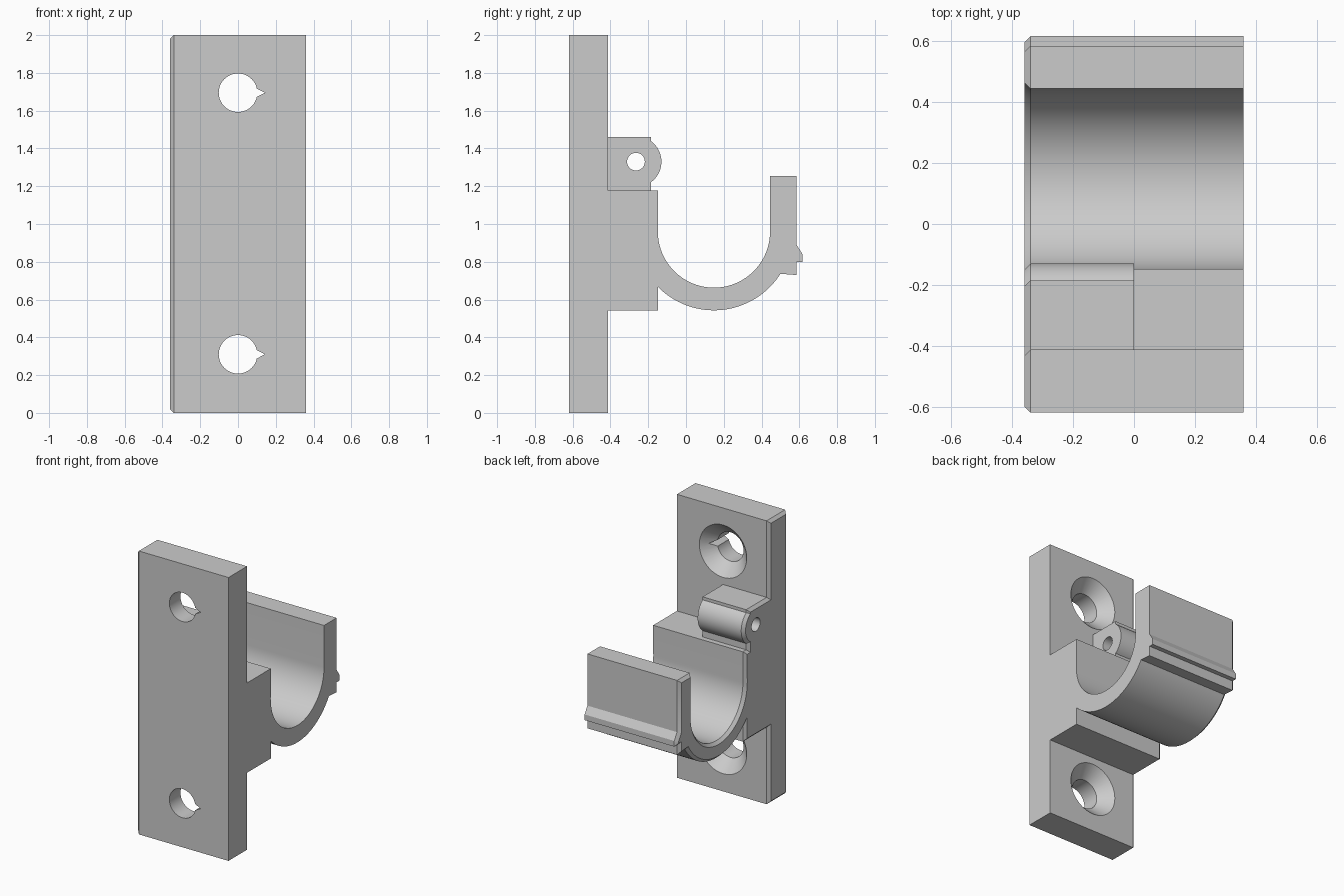
import bpy, bmesh
from math import cos, sin, pi, radians, asin, acos

cube = bpy.data.objects.get("Cube")
if cube:
    bpy.data.objects.remove(cube, do_unlink=True)

grey = bpy.data.materials.new("plain grey")
grey.use_nodes = True
colour = (0.6, 0.6, 0.6, 1)
grey.diffuse_color = colour
grey.node_tree.nodes["Principled BSDF"].inputs["Base Color"].default_value = colour


def arc(cy, cz, r, start, end, steps):
    """Points of an arc in the side plane, ends included."""
    angles = [start + (end - start) * i / steps for i in range(steps + 1)]
    return [(cy + r * cos(a), cz + r * sin(a)) for a in angles]


def make_object(name, bm):
    bmesh.ops.recalc_face_normals(bm, faces=bm.faces)
    mesh = bpy.data.meshes.new(name)
    bm.to_mesh(mesh)
    bm.free()
    obj = bpy.data.objects.new(name, mesh)
    bpy.context.collection.objects.link(obj)
    mesh.materials.append(grey)
    return obj


def extrude(name, points, axis_pos, vector, chamfer=0):
    """Sweep a flat outline along a vector, optionally chamfering the far end."""
    bm = bmesh.new()
    face = bm.faces.new([bm.verts.new(axis_pos(a, b)) for a, b in points])
    moved = bmesh.ops.extrude_face_region(bm, geom=[face], use_keep_orig=True)["geom"]
    bmesh.ops.translate(bm, vec=vector, verts=[v for v in moved if isinstance(v, bmesh.types.BMVert)])
    cap = next(f for f in moved if isinstance(f, bmesh.types.BMFace))
    bmesh.ops.recalc_face_normals(bm, faces=bm.faces)
    if chamfer:
        bmesh.ops.inset_region(bm, faces=[cap], thickness=chamfer, use_even_offset=True)
        bmesh.ops.translate(bm, vec=(-chamfer, 0, 0), verts=cap.verts)
    return make_object(name, bm)


def cut(target, cutter):
    mod = target.modifiers.new("cut", 'BOOLEAN')
    mod.operation, mod.solver, mod.object = 'DIFFERENCE', 'EXACT', cutter
    bpy.context.view_layer.objects.active = target
    bpy.ops.object.modifier_apply(modifier=mod.name)
    bpy.data.objects.remove(cutter, do_unlink=True)


# Main dimensions
half_w, chamfer = 0.36, 0.02
back, plate, block = -0.62, -0.413, -0.148
shelf, foot = 1.177, 0.543
hook_y, hook_z, inner, outer = 0.148, 0.96, 0.297, 0.417
lug_y, lug_z, lug_r, lug_edge = -0.265, 1.33, 0.135, -0.185

# Side outline: plate, block, hook, lip with ridge, and lug
lug_angle = acos((lug_edge - lug_y) / lug_r)
left_angle = -pi + acos((hook_y - block) / outer)
right_angle = -acos((0.5 - hook_y) / outer)
outline = [(back, 0), (plate, 0), (plate, foot), (block, foot)]
outline += arc(hook_y, hook_z, outer, left_angle, right_angle, 40)
outline += [(0.585, 0.73), (0.585, 0.80), (0.617, 0.80), (0.617, 0.84), (0.585, 0.89),
            (0.585, 1.255), (hook_y + inner, 1.255)]
outline += arc(hook_y, hook_z, inner, 0, -pi, 48)
outline += [(block, shelf), (lug_edge, shelf)]
outline += arc(lug_y, lug_z, lug_r, -lug_angle, lug_angle, 20)
outline += [(lug_edge, 1.46), (plate, 1.46), (plate, 2), (back, 2)]
bracket = extrude("hook_bracket", outline, lambda y, z: (half_w, y, z),
                  (chamfer - 2 * half_w, 0, 0), chamfer)

# The lug covers only one half of the width
lug_gap = [(plate, shelf), (0, shelf), (0, 1.6), (plate, 1.6)]
cut(bracket, extrude("lug_gap", lug_gap, lambda y, z: (0, y, z), (0.5, 0, 0)))

# Pin hole through the lug
pin = arc(lug_y, lug_z, 0.047, 0, 2 * pi, 32)[:-1]
cut(bracket, extrude("pin_hole", pin, lambda y, z: (-0.5, y, z), (0.6, 0, 0)))

# Countersunk screw holes with a pointed notch
hole_r, sink_r, extra, sides = 0.102, 0.185, 0.02, 48
for hole_z in (0.31, 1.695):
    bm = bmesh.new()
    stations = [(back - 0.1, hole_r), (plate - sink_r + hole_r, hole_r), (plate + extra, sink_r + extra)]
    rings = [[bm.verts.new((x, y, z)) for x, z in arc(0, hole_z, r, 0, 2 * pi, sides)[:-1]]
             for y, r in stations]
    for a, b in zip(rings, rings[1:]):
        for i in range(sides):
            j = (i + 1) % sides
            bm.faces.new((a[i], a[j], b[j], b[i]))
    bm.faces.new(rings[0])
    bm.faces.new(rings[-1])
    cut(bracket, make_object("screw_hole", bm))
    notch = [(0.05, hole_z - 0.045), (0.1, hole_z - 0.022), (0.142, hole_z),
             (0.1, hole_z + 0.022), (0.05, hole_z + 0.045)]
    cut(bracket, extrude("notch", notch, lambda x, z: (x, back - 0.1, z), (0, 0.32, 0)))

# Smooth curved faces, keep hard edges
bpy.ops.object.select_all(action='DESELECT')
bracket.select_set(True)
bpy.context.view_layer.objects.active = bracket
bpy.ops.object.shade_smooth_by_angle(angle=radians(25))
